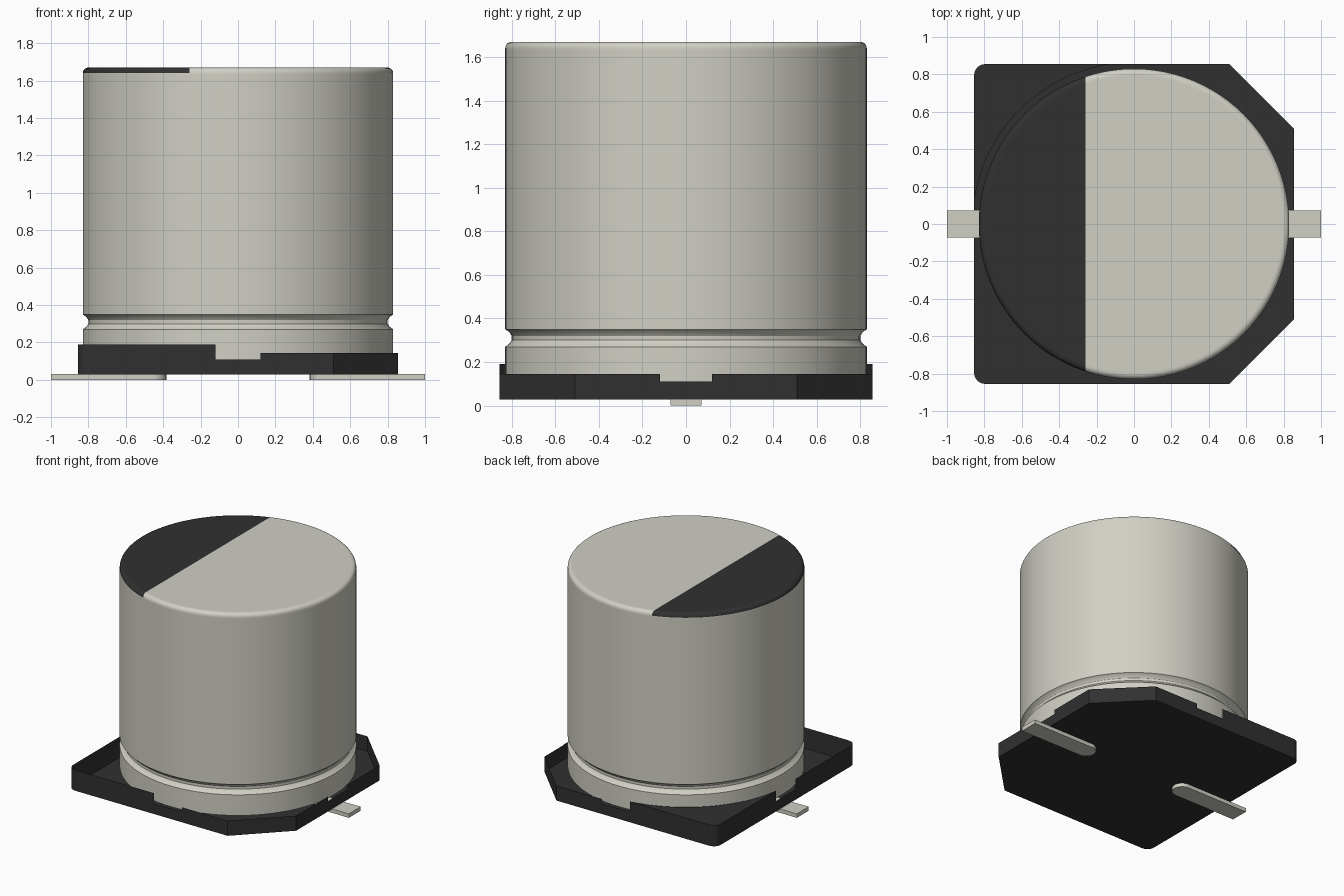
import bpy, bmesh, math
from mathutils import Vector

cube = bpy.data.objects.get("Cube")
if cube:
    bpy.data.objects.remove(cube, do_unlink=True)


def make_material(name, rgb):
    mat = bpy.data.materials.new(name)
    mat.use_nodes = True
    mat.diffuse_color = (*rgb, 1)
    mat.node_tree.nodes["Principled BSDF"].inputs["Base Color"].default_value = (*rgb, 1)
    return mat


metal = make_material("pale aluminium", (0.64, 0.63, 0.56))
black = make_material("black plastic", (0.03, 0.03, 0.03))


def finish(bm, name, mats, smooth=False):
    mesh = bpy.data.meshes.new(name)
    bm.to_mesh(mesh)
    bm.free()
    for mat in mats:
        mesh.materials.append(mat)
    obj = bpy.data.objects.new(name, mesh)
    bpy.context.collection.objects.link(obj)
    if smooth:
        bpy.ops.object.select_all(action="DESELECT")
        obj.select_set(True)
        bpy.context.view_layer.objects.active = obj
        bpy.ops.object.shade_smooth_by_angle(angle=math.radians(30))
    return obj


def arc(cx, cy, r, start, end, steps):
    angles = [math.radians(start + (end - start) * i / steps) for i in range(steps + 1)]
    return [(cx + r * math.cos(a), cy + r * math.sin(a)) for a in angles]


# Can: lathed profile with a rolled groove and a rounded top edge
R, TOP, BEVEL, SEAT = 0.83, 1.67, 0.03, 0.11
profile = [(0, SEAT), (R, SEAT), (R, 0.27), (0.812, 0.283), (0.8, 0.3),
           (0.8, 0.32), (0.812, 0.338), (R, 0.35), (R, 1.63)]
profile += arc(R - BEVEL, TOP - BEVEL, BEVEL, 0, 90, 5) + [(0.79, TOP), (0, TOP)]
bm = bmesh.new()
verts = [bm.verts.new((r, 0, z)) for r, z in profile]
edges = [bm.edges.new(pair) for pair in zip(verts, verts[1:])]
bmesh.ops.spin(bm, geom=verts + edges, cent=(0, 0, 0), axis=(0, 0, 1),
               angle=math.tau, steps=96)
bmesh.ops.remove_doubles(bm, verts=bm.verts[:], dist=0.0001)
bmesh.ops.recalc_face_normals(bm, faces=bm.faces[:])

# Polarity mark: the top is cut along a straight line and one side is painted
MARK_X = -0.26
cap = [f for f in bm.faces if f.calc_center_median().z > TOP - BEVEL]
cap_geom = cap + list({e for f in cap for e in f.edges}) + list({v for f in cap for v in f.verts})
bmesh.ops.bisect_plane(bm, geom=cap_geom, plane_co=(MARK_X, 0, 0), plane_no=(1, 0, 0))
for f in bm.faces:
    c = f.calc_center_median()
    f.material_index = int(c.z > TOP - BEVEL and c.x < MARK_X)
finish(bm, "can", [metal, black], smooth=True)

# Base tray: rounded corners on one side, chamfered on the other
S, NOTCH, FLOOR, HIGH, LOW = 0.855, 0.12, 0.029, 0.19, 0.145
corner = [(-S, NOTCH)] + arc(-S + 0.06, S - 0.06, 0.06, 180, 90, 6) + [(-NOTCH, S)]
half = corner + [(NOTCH, S), (0.51, S), (S, 0.51), (S, NOTCH)]
outline = half + [(x, -y) for x, y in reversed(half)]
bm = bmesh.new()
ring = [bm.verts.new((x, y, FLOOR)) for x, y in outline]
bm.faces.new(ring).normal_flip()


def wall(a, b, height):
    up = Vector((0, 0, height - FLOOR))
    bm.faces.new([a, b, bm.verts.new(b.co + up), bm.verts.new(a.co + up)])


for a, b in zip(ring, ring[1:] + ring[:1]):
    mid = (a.co + b.co) / 2
    if min(abs(mid.x), abs(mid.y)) < 0.01:
        wall(a, b, SEAT)
    else:
        wall(a, b, HIGH if mid.x < 0 else LOW)

# Filled corner ledge with a curved wall round the can
edge_angle = math.degrees(math.atan2(NOTCH, S))
curve = arc(0, 0, math.hypot(S, NOTCH), 90 + edge_angle, 180 - edge_angle, 24)
bm.faces.new([bm.verts.new((x, y, HIGH)) for x, y in corner + curve[1:-1]])
foot = [bm.verts.new((x, y, FLOOR)) for x, y in curve]
for a, b in zip(foot, foot[1:]):
    wall(a, b, HIGH)
finish(bm, "base_tray", [black])

# Terminals: flat strips with a round inner end
for name, side in (("left_terminal", 1), ("right_terminal", -1)):
    shape = [(1, 0.072), *arc(0.455, 0, 0.072, 90, 270, 12), (1, -0.072)]
    bm = bmesh.new()
    face = bm.faces.new([bm.verts.new((x * side, y, 0)) for x, y in shape])
    top = bmesh.ops.extrude_face_region(bm, geom=[face])["geom"]
    bmesh.ops.translate(bm, vec=(0, 0, 0.031),
                        verts=[v for v in top if isinstance(v, bmesh.types.BMVert)])
    bmesh.ops.recalc_face_normals(bm, faces=bm.faces[:])
    finish(bm, name, [metal])
